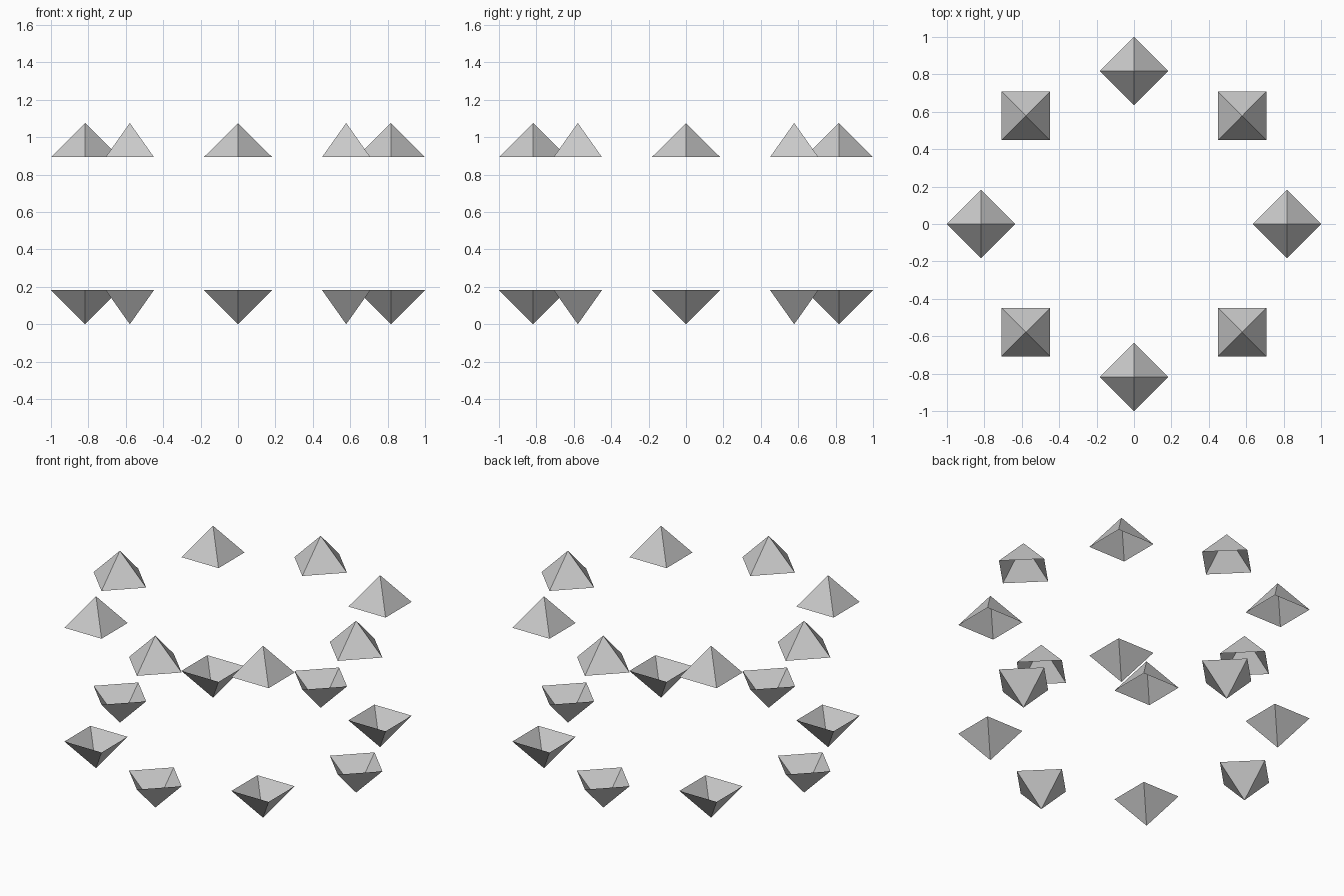
import bpy, bmesh
from math import pi, cos, sin
from mathutils import Matrix

if "Cube" in bpy.data.objects:
    bpy.data.objects.remove(bpy.data.objects["Cube"])

SIZE = 0.182      # half diagonal and height of each pyramid
RING = 0.818      # ring radius
HEIGHT = 1.076    # total height
COUNT = 8


def pyramid(name, angle, z, flip):
    """Hollow four-sided pyramid, open at its base."""
    bm = bmesh.new()
    bmesh.ops.create_cone(bm, cap_ends=False, segments=4,
                          radius1=SIZE, radius2=0, depth=SIZE)
    bmesh.ops.remove_doubles(bm, verts=bm.verts, dist=1e-4)
    if flip:
        bmesh.ops.rotate(bm, verts=bm.verts, matrix=Matrix.Rotation(pi, 3, 'X'))
    mesh = bpy.data.meshes.new(name)
    bm.to_mesh(mesh)
    bm.free()
    ob = bpy.data.objects.new(name, mesh)
    ob.location = (RING * cos(angle), RING * sin(angle), z)
    ob.rotation_euler.z = angle
    bpy.context.collection.objects.link(ob)


for i in range(COUNT):
    a = 2 * pi * i / COUNT
    # upper ring points up, lower ring points down
    pyramid(f"upper_pyramid_{i + 1}", a, HEIGHT - SIZE / 2, False)
    pyramid(f"lower_pyramid_{i + 1}", a, SIZE / 2, True)
